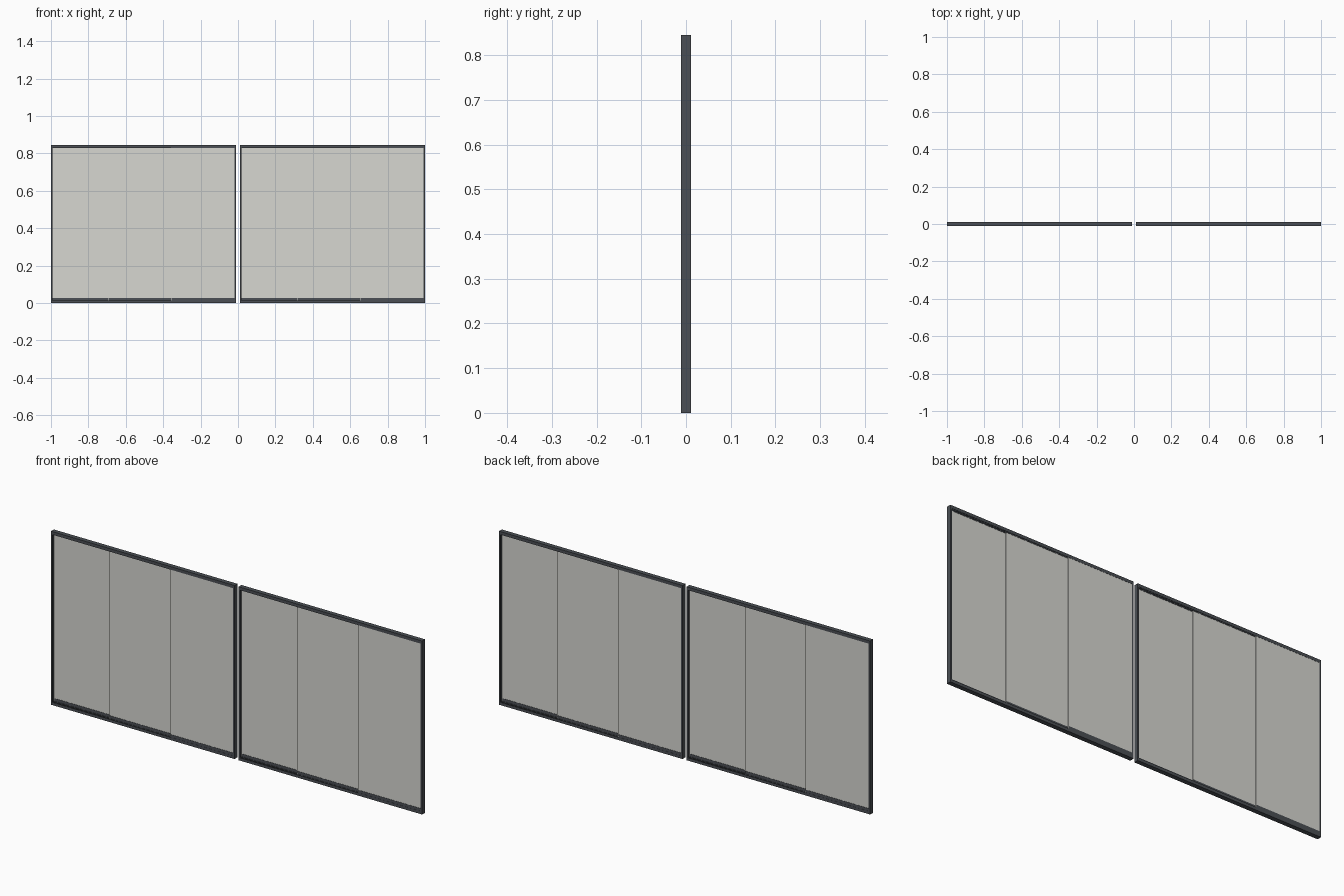
import bpy, bmesh
from mathutils import Vector

if "Cube" in bpy.data.objects:
    bpy.data.objects.remove(bpy.data.objects["Cube"])


def material(name, rgba):
    m = bpy.data.materials.new(name)
    m.diffuse_color = rgba
    m.use_nodes = True
    m.node_tree.nodes["Principled BSDF"].inputs["Base Color"].default_value = m.diffuse_color
    return m


FRAME = material("dark grey metal", (0.070, 0.078, 0.089, 1.0))
GLASS = material("pale grey glass", (0.68, 0.68, 0.64, 1.0))

HEIGHT = 0.845
DEPTH = 0.011        # half depth of the frame
WIDTH = 0.989        # width of one unit
PITCH = 0.0072       # spacing of the sliding tracks
FIN = 0.0006         # half thickness of a track fin


def extrude(name, profile, direction, mat):
    """Extrude a closed profile along a direction."""
    bm = bmesh.new()
    face = bm.faces.new([bm.verts.new(p) for p in profile])
    moved = bmesh.ops.extrude_face_region(bm, geom=[face])["geom"]
    verts = [v for v in moved if isinstance(v, bmesh.types.BMVert)]
    bmesh.ops.translate(bm, vec=Vector(direction), verts=verts)
    bmesh.ops.recalc_face_normals(bm, faces=bm.faces)
    mesh = bpy.data.meshes.new(name)
    bm.to_mesh(mesh)
    bm.free()
    mesh.materials.append(mat)
    obj = bpy.data.objects.new(name, mesh)
    bpy.context.collection.objects.link(obj)
    return obj


def box(name, x0, x1, y, half, z0, z1, mat):
    ring = [(x0, y - half, z0), (x1, y - half, z0), (x1, y + half, z0), (x0, y + half, z0)]
    return extrude(name, ring, (0, 0, z1 - z0), mat)


def track_rail(name, x0, x1, z, up, base, fin_height):
    """Comb-shaped rail: a base plate with four fins that form three tracks."""
    outline = [(-DEPTH, 0), (DEPTH, 0)]
    for i in (1.5, 0.5, -0.5, -1.5):
        c = i * PITCH
        a = DEPTH if i == 1.5 else c + FIN
        b = -DEPTH if i == -1.5 else c - FIN
        outline += [(a, base), (a, fin_height), (b, fin_height), (b, base)]
    # drop the doubled corners at the outer walls
    outline = [p for p in outline if not (abs(p[0]) == DEPTH and p[1] == base)]
    return extrude(name, [(x0, y, z + up * h) for y, h in outline], (x1 - x0, 0, 0), FRAME)


def jamb(name, x, side):
    """Upright U channel that opens towards the glass."""
    t, w, lip = 0.003, 0.008, 0.0012
    d = DEPTH
    pts = [(0, -d), (w, -d), (w, -d + lip), (t, -d + lip),
           (t, d - lip), (w, d - lip), (w, d), (0, d)]
    return extrude(name, [(x + side * u, y, 0) for u, y in pts], (0, 0, HEIGHT), FRAME)


# panel spans measured from the unit's left edge, back track to front track
PANELS = [(0.005, 0.350, PITCH), (0.308, 0.682, 0.0), (0.642, WIDTH - 0.005, -PITCH)]

for label, left in (("left", -1.0), ("right", 1.0 - WIDTH)):
    right = left + WIDTH
    # surrounding frame
    jamb(label + "_unit_left_jamb", left, 1)
    jamb(label + "_unit_right_jamb", right, -1)
    track_rail(label + "_unit_top_track", left + 0.003, right - 0.003, HEIGHT, -1, 0.004, 0.015)
    track_rail(label + "_unit_bottom_track", left + 0.003, right - 0.003, 0.0, 1, 0.004, 0.014)
    # overlapping sliding panes, each clasped in a slightly shorter bottom shoe
    for n, (a, b, y) in enumerate(PANELS, 1):
        box(f"{label}_unit_glass_pane_{n}", left + a, left + b, y, 0.0014, 0.012, 0.839, GLASS)
        box(f"{label}_unit_pane_shoe_{n}", left + a + 0.003, left + b - 0.003, y, 0.0026,
            0.006, 0.027, FRAME)
